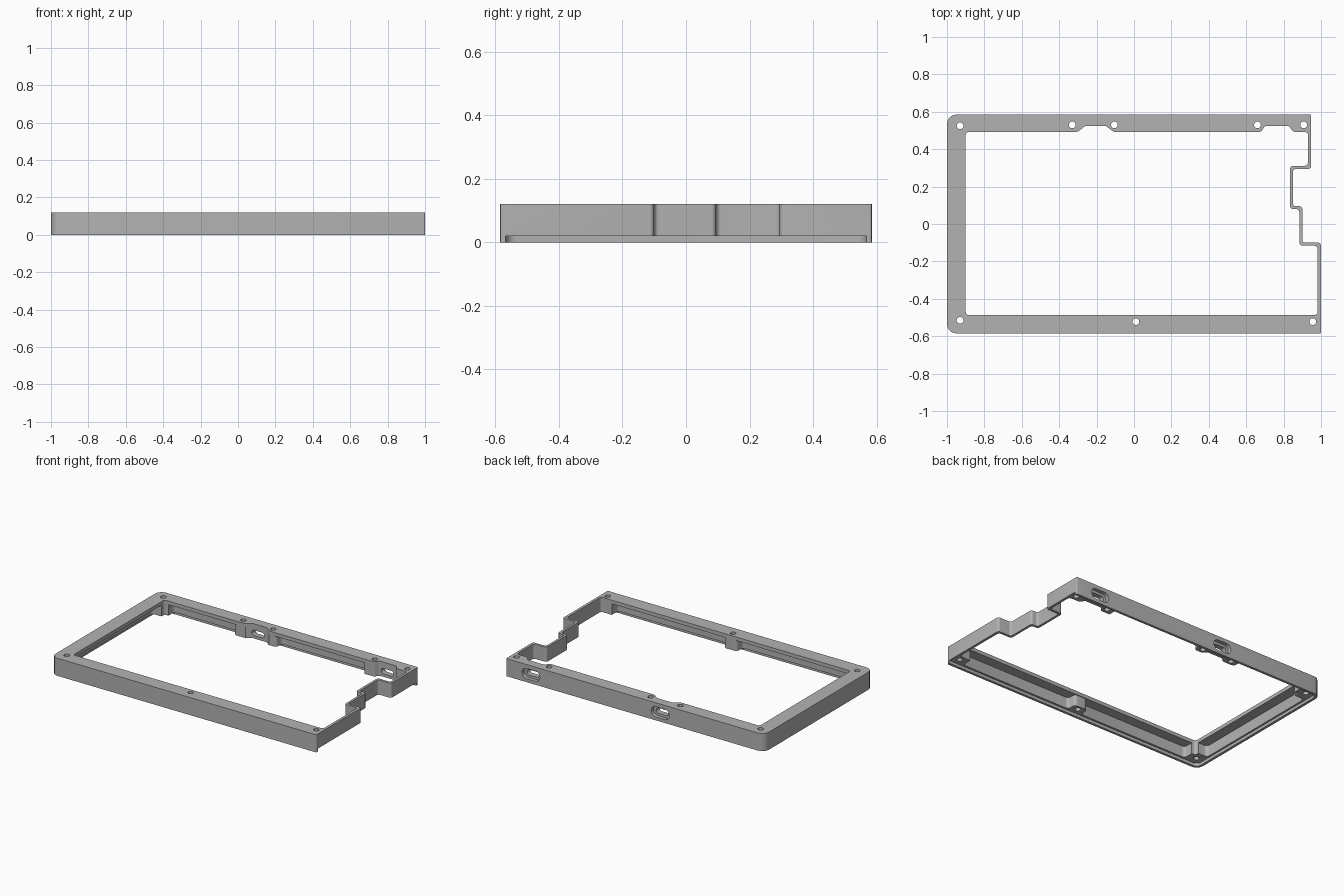
import bpy, bmesh, math
from mathutils import Vector

old = bpy.data.objects.get("Cube")
if old:
    bpy.data.objects.remove(old, do_unlink=True)

HEIGHT, LIP, FLANGE = 0.12, 0.02, 0.025

grey = bpy.data.materials.new("plain grey")
grey.use_nodes = True
colour = (0.45, 0.45, 0.45, 1)
grey.diffuse_color = colour
grey.node_tree.nodes["Principled BSDF"].inputs["Base Color"].default_value = colour


def rounded(points, radius, steps=5):
    """Round every corner of a polygon; a third value overrides the radius."""
    out = []
    for i, p in enumerate(points):
        r = p[2] if len(p) > 2 else radius
        a, b, c = (Vector(points[j % len(points)][:2]) for j in (i - 1, i, i + 1))
        u, v = (a - b).normalized(), (c - b).normalized()
        half = u.angle(v) / 2
        d = min(r / math.tan(half), (a - b).length * 0.49, (c - b).length * 0.49)
        centre = b + (u + v).normalized() * d / math.cos(half)
        start, end = b + u * d - centre, b + v * d - centre
        sweep = start.angle(end)
        for k in range(steps + 1):
            t = k / steps
            arc = (start * math.sin((1 - t) * sweep) + end * math.sin(t * sweep)) / math.sin(sweep)
            out.append(centre + arc)
    return out


def prism(name, outline, low, high, along_y=False):
    """Extrude an outline up z, or an x-z outline along y."""
    bm = bmesh.new()
    place = (lambda p: (p[0], low, p[1])) if along_y else (lambda p: (p[0], p[1], low))
    face = bm.faces.new([bm.verts.new(place(p)) for p in outline])
    moved = bmesh.ops.extrude_face_region(bm, geom=[face])["geom"]
    shift = (0, high - low, 0) if along_y else (0, 0, high - low)
    bmesh.ops.translate(bm, vec=shift, verts=[g for g in moved if isinstance(g, bmesh.types.BMVert)])
    bmesh.ops.recalc_face_normals(bm, faces=bm.faces)
    mesh = bpy.data.meshes.new(name)
    bm.to_mesh(mesh)
    bm.free()
    mesh.materials.append(grey)
    obj = bpy.data.objects.new(name, mesh)
    bpy.context.collection.objects.link(obj)
    return obj


def cut(body, cutter):
    cutter.hide_render = True
    mod = body.modifiers.new("cut", "BOOLEAN")
    mod.operation, mod.solver, mod.object = "DIFFERENCE", "EXACT", cutter
    bpy.context.view_layer.objects.active = body
    bpy.ops.object.modifier_apply(modifier=mod.name)
    bpy.data.objects.remove(cutter, do_unlink=True)


def oval(x, z, width, height):
    w, h = width / 2, height / 2
    return rounded([(x - w, z - h), (x + w, z - h), (x + w, z + h), (x - w, z + h)], h * 0.98, 8)


# Outer shell with the stepped right side
outer = [(-1, -0.585, 0.05), (1, -0.585, 0.006), (1, -0.1), (0.9, -0.1), (0.9, 0.095),
         (0.85, 0.095), (0.85, 0.295), (0.947, 0.295), (0.947, 0.585, 0.006), (-1, 0.585, 0.05)]
frame = prism("case_frame", rounded(outer, 0.015), 0, HEIGHT)

# Central opening, with two notches behind the ports
window = [(-0.9, -0.487), (0.982, -0.487), (0.982, -0.116), (0.884, -0.116), (0.884, 0.08),
          (0.834, 0.08), (0.834, 0.311), (0.93, 0.311), (0.93, 0.493),
          (0.85, 0.493), (0.83, 0.524), (0.70, 0.524), (0.68, 0.493),
          (-0.11, 0.493), (-0.15, 0.524), (-0.26, 0.524), (-0.3, 0.493), (-0.9, 0.493)]
cut(frame, prism("opening_cutter", rounded(window, 0.018), -0.1, 0.3))

# Hollow under the flange, leaving the screw bosses standing
hollow = [(-0.87, -0.555), (-0.04, -0.555), (-0.04, -0.492), (0.06, -0.492), (0.06, -0.555),
          (0.9, -0.555), (0.9, -0.4), (0.8, -0.4), (0.8, 0.4), (0.61, 0.4), (0.61, 0.555),
          (-0.06, 0.555), (-0.06, 0.498), (-0.38, 0.498), (-0.38, 0.555), (-0.87, 0.555),
          (-0.87, 0.46), (-0.97, 0.46), (-0.97, -0.46), (-0.87, -0.46)]
cut(frame, prism("hollow_cutter", rounded(hollow, 0.022), -0.1, HEIGHT - FLANGE))

# Base plate seat, open on the right
seat = [(-0.982, -0.568, 0.035), (1.2, -0.568), (1.2, 0.568), (-0.982, 0.568, 0.035)]
cut(frame, prism("seat_cutter", rounded(seat, 0.01), -0.1, LIP))

# Screw holes
for x, y in [(-0.93, 0.525), (-0.33, 0.53), (-0.105, 0.53), (0.66, 0.53),
             (0.907, 0.53), (-0.93, -0.515), (0.01, -0.522), (0.956, -0.522)]:
    ring = [(x + 0.018 * math.cos(a * math.tau / 24), y + 0.018 * math.sin(a * math.tau / 24))
            for a in range(24)]
    cut(frame, prism("screw_cutter", ring, -0.1, 0.3))

# Port openings in the back wall: a shallow oval recess and a slot through it
for x in (-0.215, 0.76):
    cut(frame, prism("recess_cutter", oval(x, 0.058, 0.135, 0.07), 0.56, 0.7, True))
    cut(frame, prism("slot_cutter", oval(x, 0.058, 0.095, 0.036), 0.45, 0.7, True))

bpy.ops.object.select_all(action="DESELECT")
frame.select_set(True)
bpy.context.view_layer.objects.active = frame
bpy.ops.object.shade_smooth_by_angle(angle=math.radians(30))
